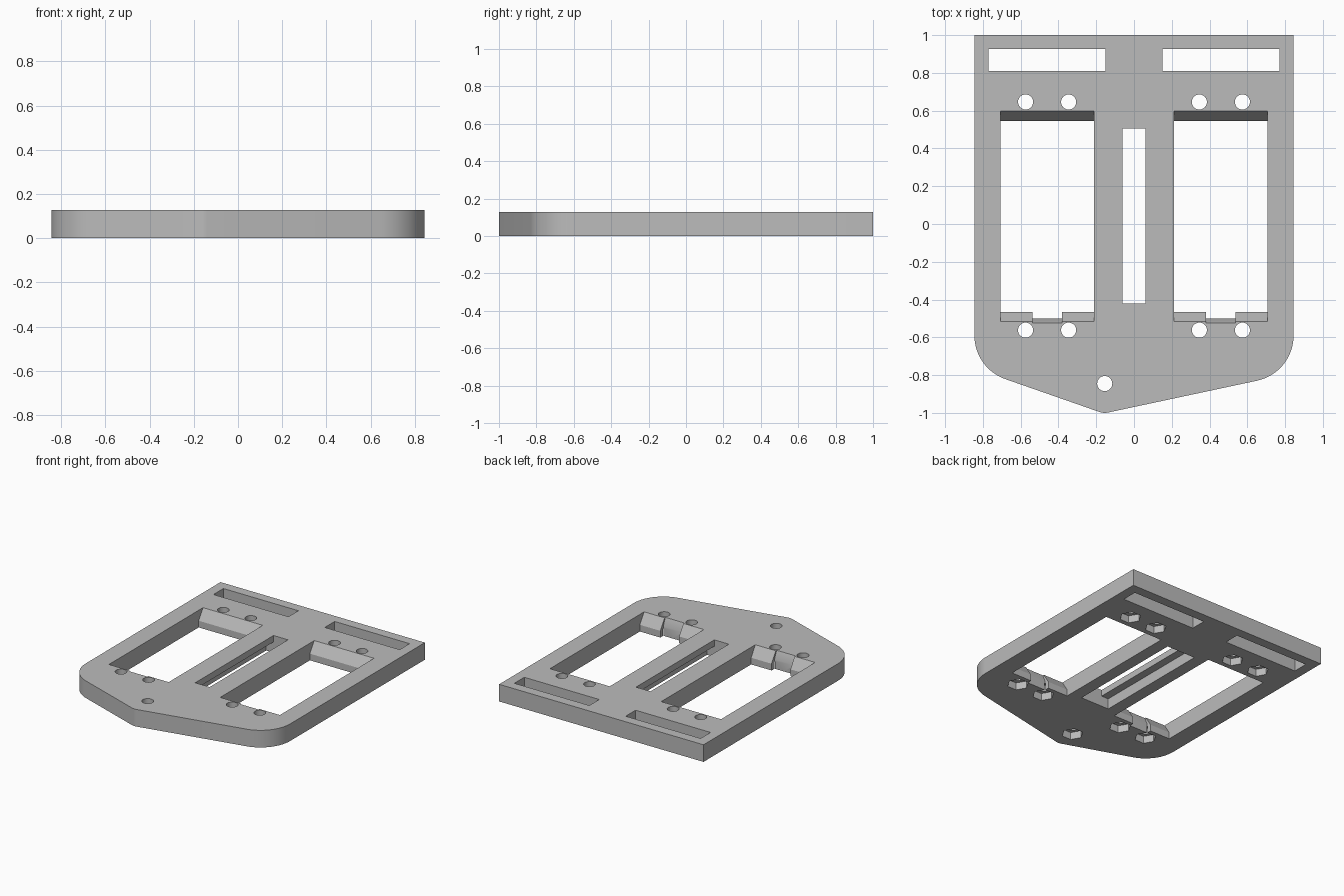
import bpy, bmesh, math
from mathutils import Vector

cube = bpy.data.objects.get("Cube")
if cube:
    bpy.data.objects.remove(cube, do_unlink=True)

H = 0.128  # plate thickness

grey = bpy.data.materials.new("plain grey")
grey.use_nodes = True
colour = (0.5, 0.5, 0.5, 1)
grey.diffuse_color = colour
grey.node_tree.nodes["Principled BSDF"].inputs["Base Color"].default_value = colour


def prism(name, points, axis, lo, hi):
    """Extrude a 2D profile along an axis: z uses (x, y), x uses (y, z), y uses (x, z)."""
    place = {"z": lambda p, d: (p[0], p[1], d),
             "x": lambda p, d: (d, p[0], p[1]),
             "y": lambda p, d: (p[0], d, p[1])}[axis]
    bm = bmesh.new()
    base = bm.faces.new([bm.verts.new(place(p, lo)) for p in points])
    new = bmesh.ops.extrude_face_region(bm, geom=[base])["geom"]
    shift = Vector(place((0, 0), hi - lo))
    bmesh.ops.translate(bm, vec=shift, verts=[v for v in new if isinstance(v, bmesh.types.BMVert)])
    bmesh.ops.recalc_face_normals(bm, faces=bm.faces)
    mesh = bpy.data.meshes.new(name)
    bm.to_mesh(mesh)
    bm.free()
    obj = bpy.data.objects.new(name, mesh)
    bpy.context.collection.objects.link(obj)
    mesh.materials.append(grey)
    return obj


def arc(cx, cy, r, start, end, n):
    return [(cx + r * math.cos(math.radians(start + (end - start) * i / n)),
             cy + r * math.sin(math.radians(start + (end - start) * i / n))) for i in range(n + 1)]


def ring(cx, cy, r, n):
    return arc(cx, cy, r, 0, 360, n)[:-1]


def rect(x0, x1, y0, y1):
    return [(x0, y0), (x1, y0), (x1, y1), (x0, y1)]


# Plate outline with rounded front corners and an off-centre point
outline = [(0.845, 1), (-0.845, 1)]
outline += arc(-0.6, -0.59, 0.245, 180, 249.5, 14)
outline += arc(-0.155, -0.92, 0.08, 249.5, 282, 6)
outline += arc(0.6, -0.59, 0.245, 282, 360, 16)
plate = prism("mounting_plate", outline, "z", 0, H)

cutters = []

# Centre slot, wider on the underside
tee = [(-0.12, -0.1), (0.12, -0.1), (0.12, 0.08), (0.06, 0.08),
       (0.06, 0.3), (-0.06, 0.3), (-0.06, 0.08), (-0.12, 0.08)]
cutters.append(prism("centre_slot_cutter", tee, "y", -0.42, 0.505))

# Windows with sloped end ledges, and a notch in each front ledge
window = [(-0.515, H), (-0.465, 0.05), (-0.465, -0.1), (0.545, -0.1),
          (0.545, 0.05), (0.597, H), (0.597, 0.3), (-0.515, 0.3)]
notch = [(-0.525, H), (-0.5, 0.07), (-0.5, -0.1), (-0.4, -0.1), (-0.4, 0.3), (-0.525, 0.3)]
holes = [(-0.155, -0.845)]
for x in (-0.46, 0.46):
    cutters.append(prism("window_cutter", window, "x", x - 0.247, x + 0.247))
    cutters.append(prism("notch_cutter", notch, "x", x - 0.078, x + 0.078))
    # Strap slots along the back edge
    cutters.append(prism("strap_slot_cutter", rect(x - 0.31, x + 0.31, 0.81, 0.927), "z", -0.1, 0.3))
    holes += [(x + dx, y) for dx in (-0.114, 0.114) for y in (-0.562, 0.646)]

# Bolt holes with hexagonal nut pockets underneath
for x, y in holes:
    cutters.append(prism("bolt_hole_cutter", ring(x, y, 0.04, 32), "z", -0.1, 0.3))
    cutters.append(prism("nut_pocket_cutter", ring(x, y, 0.075, 6), "z", -0.1, 0.055))

for cutter in cutters:
    cutter.hide_render = True
    mod = plate.modifiers.new("cut", "BOOLEAN")
    mod.operation = "DIFFERENCE"
    mod.solver = "EXACT"
    mod.object = cutter

# Bake the cuts and drop the cutters
graph = bpy.context.evaluated_depsgraph_get()
result = bpy.data.meshes.new_from_object(plate.evaluated_get(graph))
plate.modifiers.clear()
plate.data = result
result.name = "mounting_plate"
for cutter in cutters:
    bpy.data.objects.remove(cutter, do_unlink=True)

bpy.ops.object.select_all(action="DESELECT")
plate.select_set(True)
bpy.context.view_layer.objects.active = plate
bpy.ops.object.shade_smooth_by_angle(angle=math.radians(30))
